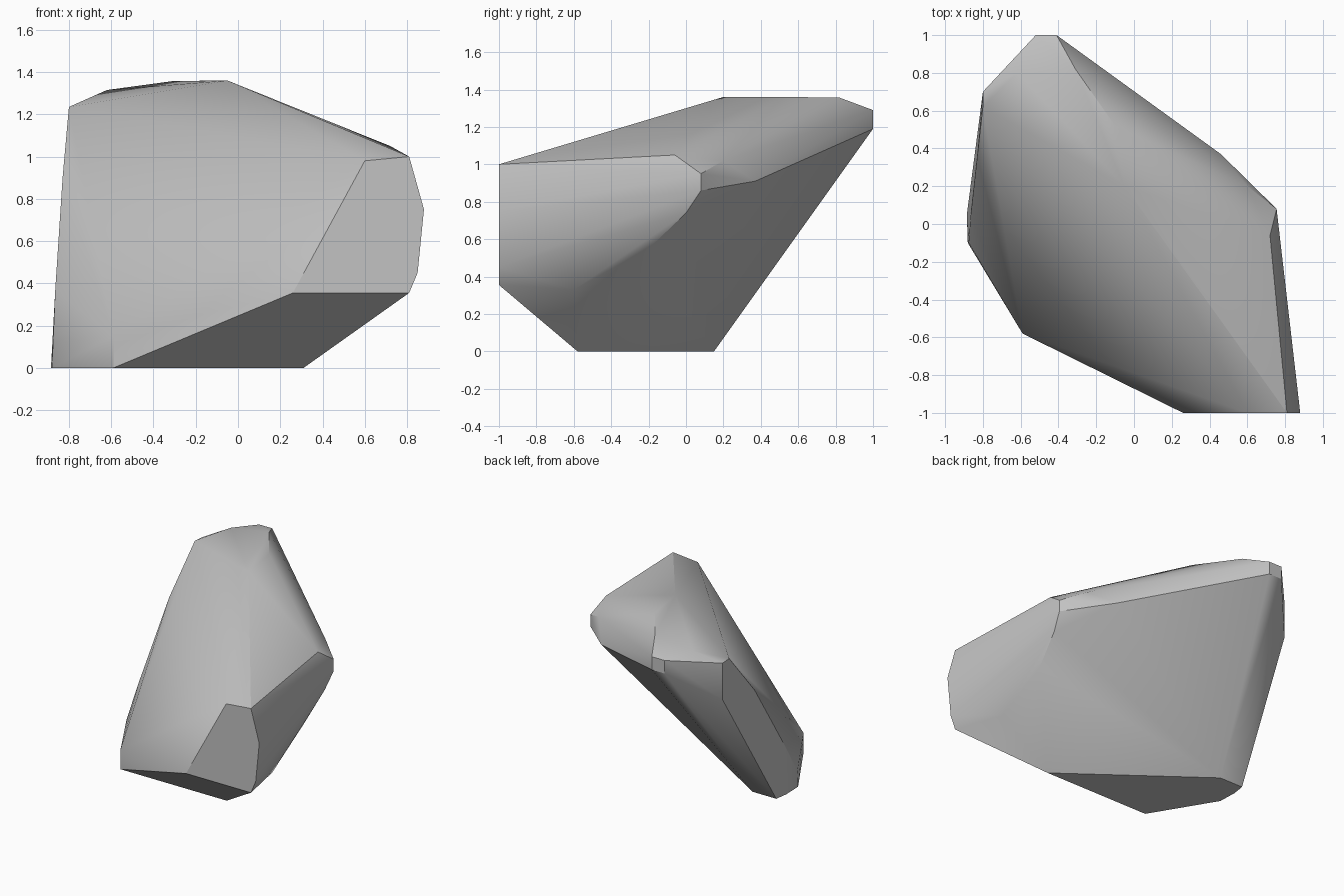
import bpy
import bmesh
import math

# Remove the default cube only
default_cube = bpy.data.objects.get("Cube")
if default_cube:
    bpy.data.objects.remove(default_cube, do_unlink=True)


def make_material(name, colour):
    """One flat, matt colour for the viewport and for renders."""
    material = bpy.data.materials.new(name)
    material.use_nodes = True
    material.diffuse_color = colour
    shader = next(n for n in material.node_tree.nodes if n.type == "BSDF_PRINCIPLED")
    shader.inputs["Base Color"].default_value = colour
    shader.inputs["Roughness"].default_value = 0.9
    return material


def upright(x, y, low, high):
    """A short vertical edge: two corners, one above the other."""
    return [(x, y, low), (x, y, high)]


def flat_at_y(y, corners):
    """A flat cut facing front or back, outlined in x and z."""
    return [(x, y, z) for x, z in corners]


def flat_at_z(z, corners):
    """A flat cut lying level, outlined in x and y."""
    return [(x, y, z) for x, y in corners]


# Level foot that the boulder rests on
foot = flat_at_z(0, [(.31, -.58), (-.67, .15), (-.87, .15), (-.885, .05), (-.88, -.1)])

# Flat broken end at the front
front_cut = flat_at_y(-1, [(.26, .355), (.81, .355), (.85, .45),
                           (.88, .75), (.81, 1), (.6, .98)])

# Small chipped end at the back
back_cut = flat_at_y(1, [(-.52, 1.19), (-.41, 1.19), (-.41, 1.29), (-.52, 1.29)])

# Ridge along the top, from the peak to the back
ridge = [(-.05, .2, 1.36), (-.1, .52, 1.36), (-.31, .82, 1.357), (-.62, .8, 1.315)]

# Worn edge between the front slope and the right side
right_edge = upright(-.59, -.58, 0, .15) + [
    (-.875, -.1, .12), (-.865, .04, .365), (-.83, .355, .9), (-.8, .62, 1.235)]
right_back_edge = upright(-.8, .7, .95, 1.23)

# Worn edges round the left side
left_edge = upright(.755, .08, .86, .95) + [
    (.72, -.06, 1.05), (.6, .2, 1.02), (.46, .37, .91),
    (.735, 0, .74), (.7, -.2, .55), (.71, -.6, .33), (.44, -.3, .33)]

# Wrap all the cuts and edges in one chiselled skin
bm = bmesh.new()
for corner in foot + front_cut + back_cut + ridge + right_edge + right_back_edge + left_edge:
    bm.verts.new(corner)
bmesh.ops.convex_hull(bm, input=bm.verts[:])
buried = [v for v in bm.verts if not v.link_faces]
bmesh.ops.delete(bm, geom=buried, context="VERTS")

# Merge the triangles that share one flat plane
bmesh.ops.dissolve_limit(bm, angle_limit=math.radians(1), verts=bm.verts[:],
                         edges=bm.edges[:])
bmesh.ops.recalc_face_normals(bm, faces=bm.faces[:])

mesh = bpy.data.meshes.new("boulder")
bm.to_mesh(mesh)
bm.free()
boulder = bpy.data.objects.new("boulder", mesh)
bpy.context.collection.objects.link(boulder)
mesh.materials.append(make_material("stone grey", (.54, .54, .54, 1)))

# Soft shading over shallow creases, crisp on the hard ones
bpy.ops.object.select_all(action="DESELECT")
boulder.select_set(True)
bpy.context.view_layer.objects.active = boulder
bpy.ops.object.shade_smooth_by_angle(angle=math.radians(30))
